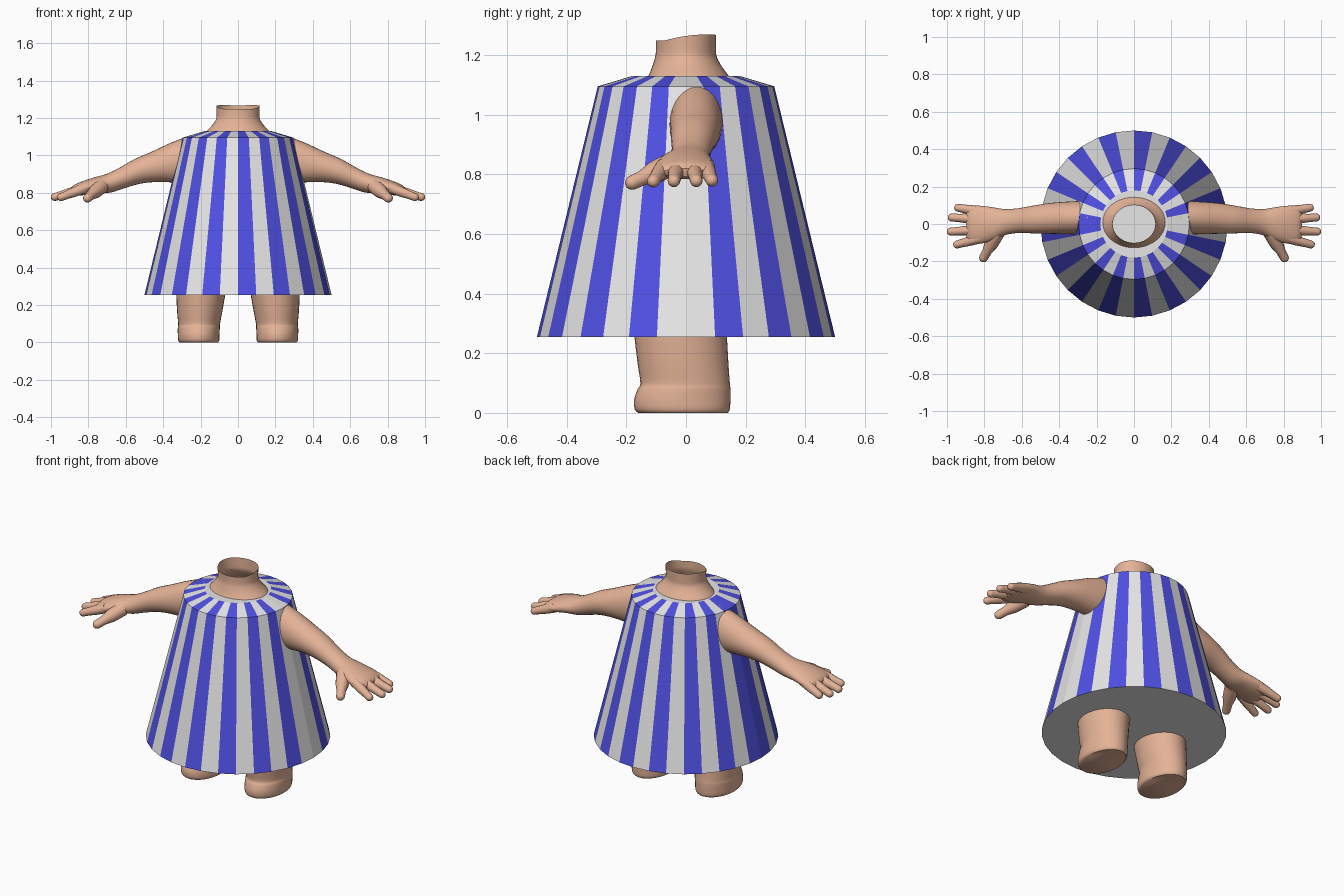
import bpy, bmesh, math
from mathutils import Vector

if "Cube" in bpy.data.objects:
    bpy.data.objects.remove(bpy.data.objects["Cube"])


def material(name, rgb):
    m = bpy.data.materials.new(name)
    m.diffuse_color = (*rgb, 1)
    m.use_nodes = True
    m.node_tree.nodes["Principled BSDF"].inputs["Base Color"].default_value = m.diffuse_color
    return m


SKIN = material("skin", (0.78, 0.45, 0.31))
WHITE = material("cloth_white", (0.8, 0.8, 0.8))
BLUE = material("cloth_blue", (0.08, 0.08, 0.78))


def loft(bm, rings, cap_start=True, cap_end=True):
    """Bridge a list of equally sized point rings."""
    loops = [[bm.verts.new(p) for p in r] for r in rings]
    n = len(loops[0])
    for a, b in zip(loops, loops[1:]):
        for i in range(n):
            j = (i + 1) % n
            bm.faces.new((a[i], a[j], b[j], b[i]))
    if cap_start:
        bm.faces.new(loops[0][::-1])
    if cap_end:
        bm.faces.new(loops[-1])


def ellipse(c, u, v, n):
    c, u, v = Vector(c), Vector(u), Vector(v)
    return [c + u * math.cos(2 * math.pi * i / n) + v * math.sin(2 * math.pi * i / n)
            for i in range(n)]


def finish(bm, name, mats, smooth=True):
    bmesh.ops.recalc_face_normals(bm, faces=bm.faces)
    me = bpy.data.meshes.new(name)
    bm.to_mesh(me)
    bm.free()
    for m in mats:
        me.materials.append(m)
    ob = bpy.data.objects.new(name, me)
    bpy.context.collection.objects.link(ob)
    if smooth:
        bpy.ops.object.select_all(action='DESELECT')
        ob.select_set(True)
        bpy.context.view_layer.objects.active = ob
        bpy.ops.object.shade_smooth_by_angle(angle=math.radians(45))
    return ob


def smooth_sections(rows, steps=4):
    """Catmull-Rom interpolation between section rows."""
    out = []
    for i in range(len(rows) - 1):
        p0, p1, p2, p3 = (rows[max(i - 1, 0)], rows[i], rows[i + 1],
                          rows[min(i + 2, len(rows) - 1)])
        for s in range(steps):
            t = s / steps
            out.append([0.5 * (2 * b + (c - a) * t + (2 * a - 5 * b + 4 * c - d) * t * t
                               + (3 * b - a - 3 * c + d) * t ** 3)
                        for a, b, c, d in zip(p0, p1, p2, p3)])
    return out + [list(rows[-1])]


def finger(bm, start, end, r0, r1, n=14):
    """Tapered round-tipped finger whose tip reaches the end point."""
    a, b = Vector(start), Vector(end)
    d = (b - a).normalized()
    u = d.cross(Vector((0, 0, 1))).normalized()
    v = u.cross(d)
    b = b - d * r1
    rings = [ellipse(a.lerp(b, t), u * r, v * r, n) for t, r in
             ((0, r0), (0.45, r0 * 0.93), (0.75, r1 * 1.06), (1, r1))]
    for k in range(1, 5):
        ang = math.radians(20 * k)
        r = r1 * math.cos(ang)
        rings.append(ellipse(b + d * r1 * math.sin(ang), u * r, v * r, n))
    loft(bm, rings)


# Dress: flared cone with a sloping yoke and vertical stripes
SEG = 32
bm = bmesh.new()
loft(bm, [ellipse((0, 0, z), (r, 0, 0), (0, r, 0), SEG)
          for r, z in ((0.5, 0.255), (0.296, 1.095), (0.18, 1.13))])
bm.normal_update()
for f in bm.faces:
    if len(f.verts) == 4:
        c = f.calc_center_median()
        k = int(abs(math.atan2(c.y, c.x)) / (2 * math.pi / SEG))
        f.material_index = k % 2
finish(bm, "dress", [WHITE, BLUE], smooth=False)

# Neck: open tube flaring into the shoulders, with a sloping rim
bm = bmesh.new()
rows = [(1.115, 0.18, 0.145, 0.008), (1.135, 0.163, 0.132, 0.008),
        (1.165, 0.135, 0.115, 0.003), (1.195, 0.117, 0.103, 0),
        (1.22, 0.114, 0.101, 0), (1.26, 0.115, 0.101, 0)]
rings = [ellipse((0, yc, z), (rx, 0, 0), (0, ry, 0), 40)
         for z, rx, ry, yc in smooth_sections(rows, 3)]
for p in rings[-1]:
    p.z += 0.08 * p.y - 1.0 * (p.y - 0.03) ** 2 + 0.005
loft(bm, rings, False, False)
finish(bm, "neck", [SKIN])

# Section rows: x, y centre, z centre, y radius, z radius
ARM = [(0.22, 0.035, 0.985, 0.09, 0.125), (0.33, 0.033, 0.963, 0.088, 0.108),
       (0.45, 0.03, 0.938, 0.082, 0.08), (0.54, 0.024, 0.914, 0.074, 0.066),
       (0.62, 0.018, 0.88, 0.066, 0.056), (0.69, 0.01, 0.852, 0.07, 0.05),
       (0.76, 0.0, 0.84, 0.09, 0.043), (0.83, -0.004, 0.824, 0.102, 0.036),
       (0.875, -0.004, 0.812, 0.096, 0.028), (0.895, -0.004, 0.806, 0.075, 0.014)]
# Leg rows: z, x min, x max, y min, y max
LEG = [(0.0, 0.108, 0.312, -0.16, 0.14), (0.012, 0.1, 0.32, -0.172, 0.147),
       (0.045, 0.099, 0.322, -0.174, 0.149), (0.08, 0.097, 0.322, -0.162, 0.149),
       (0.1, 0.096, 0.32, -0.153, 0.147), (0.17, 0.083, 0.326, -0.163, 0.142),
       (0.3, 0.06, 0.332, -0.178, 0.135)]

for side, s in (("left", -1), ("right", 1)):
    # Arm with palm, four fingers and a thumb
    bm = bmesh.new()
    loft(bm, [ellipse((s * x, y, z), (0, ry, 0), (0.2 * s * rz, 0, rz), 28)
              for x, y, z, ry, rz in smooth_sections(ARM)])
    for y0, x1, y1, z1 in ((0.066, 0.96, 0.09, 0.773), (0.025, 0.995, 0.036, 0.772),
                           (-0.03, 1.0, -0.042, 0.772), (-0.075, 0.965, -0.115, 0.77)):
        finger(bm, (s * 0.82, y0, 0.825), (s * x1, y1, z1), 0.028, 0.021)
    finger(bm, (s * 0.73, -0.045, 0.835), (s * 0.815, -0.2, 0.763), 0.04, 0.024)
    finish(bm, side + "_arm", [SKIN])

    # Leg with a rounded, flat-bottomed foot
    bm = bmesh.new()
    loft(bm, [ellipse((s * (x0 + x1) / 2, (y0 + y1) / 2, z),
                      ((x1 - x0) / 2, 0, 0), (0, (y1 - y0) / 2, 0), 32)
              for z, x0, x1, y0, y1 in smooth_sections(LEG, 3)])
    finish(bm, side + "_leg", [SKIN])
